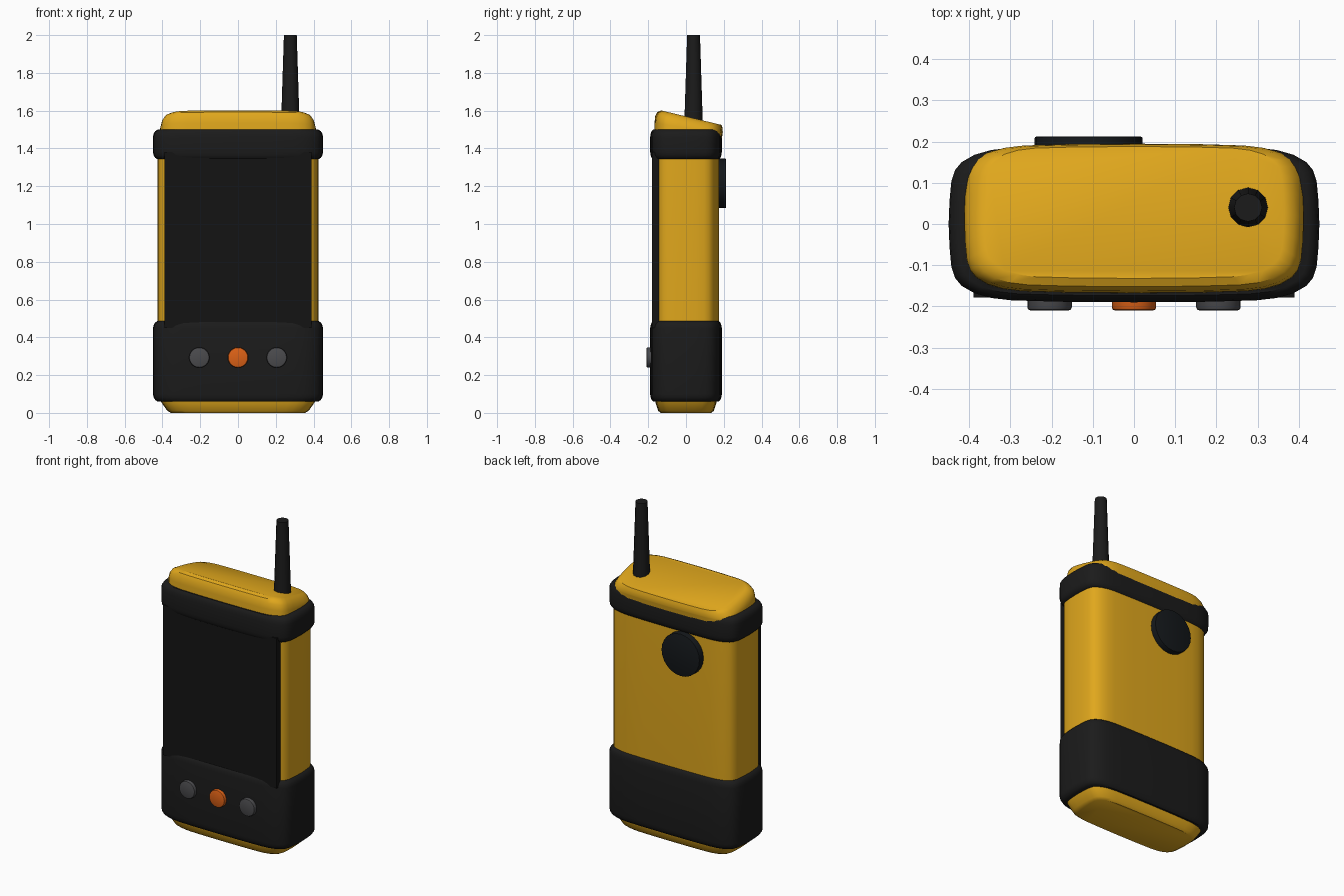
import bpy, bmesh, math
from mathutils import Matrix

if "Cube" in bpy.data.objects:
    bpy.data.objects.remove(bpy.data.objects["Cube"])


def material(name, r, g, b):
    m = bpy.data.materials.new(name)
    m.diffuse_color = (r, g, b, 1)
    m.use_nodes = True
    m.node_tree.nodes["Principled BSDF"].inputs["Base Color"].default_value = m.diffuse_color
    return m


YELLOW = material("yellow", 0.75, 0.39, 0.012)
RUBBER = material("rubber", 0.011, 0.011, 0.011)
GLASS = material("glass", 0.007, 0.007, 0.007)
MESH = material("speaker_black", 0.007, 0.009, 0.011)
GREY = material("grey", 0.07, 0.07, 0.075)
ORANGE = material("orange", 0.72, 0.12, 0.008)

# Quarter of the bulged rounded-rectangle cross-section, unit size
QUARTER = [(1, 0), (0.995, 0.3), (0.985, 0.55), (0.965, 0.69), (0.93, 0.79),
           (0.86, 0.885), (0.77, 0.945), (0.66, 0.975), (0.4, 0.993), (0, 1)]
UNIT = QUARTER + [(-x, y) for x, y in QUARTER[-2::-1]]
UNIT += [(x, -y) for x, y in UNIT[-2:0:-1]]


def finish(name, bm, mat, angle=35):
    bmesh.ops.recalc_face_normals(bm, faces=bm.faces)
    me = bpy.data.meshes.new(name)
    bm.to_mesh(me)
    bm.free()
    me.materials.append(mat)
    ob = bpy.data.objects.new(name, me)
    bpy.context.collection.objects.link(ob)
    bpy.ops.object.select_all(action='DESELECT')
    ob.select_set(True)
    bpy.context.view_layer.objects.active = ob
    bpy.ops.object.shade_smooth_by_angle(angle=math.radians(angle))
    return ob


def loft(name, rings, mat):
    """Rings are (z, half width, front y, back y, slope along y)."""
    bm = bmesh.new()
    loops = []
    for z, w, y0, y1, s in rings:
        mid, half = (y0 + y1) / 2, (y1 - y0) / 2
        loops.append([bm.verts.new((x * w, mid + y * half,
                                    z - s * (mid + y * half + 0.135)))
                      for x, y in UNIT])
    n = len(UNIT)
    for a, b in zip(loops, loops[1:]):
        for i in range(n):
            j = (i + 1) % n
            bm.faces.new((a[i], a[j], b[j], b[i]))
    bm.faces.new(loops[0])
    bm.faces.new(loops[-1])
    return finish(name, bm, mat)


def disc(name, x, z, y0, y1, r, mat, sides, bevel):
    """Round plate facing along y, bevelled at its outer end y1."""
    bm = bmesh.new()
    bmesh.ops.create_cone(bm, cap_ends=True, segments=sides, radius1=r, radius2=r,
                          depth=abs(y1 - y0),
                          matrix=Matrix.Translation((x, (y0 + y1) / 2, z))
                          @ Matrix.Rotation(math.pi / 2, 4, 'X'))
    rim = [e for e in bm.edges if all(abs(v.co.y - y1) < 1e-4 for v in e.verts)]
    bmesh.ops.bevel(bm, geom=rim, offset=bevel, segments=2, profile=0.5, affect='EDGES')
    return finish(name, bm, mat)


# Yellow case: chamfered foot, straight body, sloping top
loft("case_body", [(0, 0.355, -0.135, 0.135, 0), (0.012, 0.375, -0.148, 0.148, 0),
                   (0.05, 0.402, -0.16, 0.16, 0), (0.09, 0.425, -0.172, 0.172, 0),
                   (0.12, 0.427, -0.175, 0.175, 0), (1.43, 0.427, -0.175, 0.175, 0)], YELLOW)
loft("case_top", [(1.42, 0.412, -0.168, 0.185, 0), (1.53, 0.412, -0.167, 0.194, 0.15),
                  (1.565, 0.405, -0.163, 0.195, 0.24), (1.588, 0.39, -0.152, 0.193, 0.24),
                  (1.602, 0.365, -0.132, 0.188, 0.24)], YELLOW)

# Rubber bumpers around bottom and top
for name, z0, z1 in (("lower_bumper", 0.06, 0.487), ("upper_bumper", 1.342, 1.5)):
    side = [(0, 0.425, 0.174), (0.008, 0.438, 0.182), (0.022, 0.447, 0.187), (0.04, 0.45, 0.19)]
    rings = [(z0 + d, w, -h, h, 0) for d, w, h in side]
    rings += [(z1 - d, w, -h, h, 0) for d, w, h in reversed(side)]
    loft(name, rings, RUBBER)

# Flat screen panel
bm = bmesh.new()
bmesh.ops.create_cube(bm, size=1, matrix=Matrix.Translation((0, -0.148, 0.915))
                      @ Matrix.Diagonal((0.78, 0.062, 0.93, 1)))
finish("screen", bm, GLASS)

# Buttons
for name, x, mat in (("left_button", -0.205, GREY), ("middle_button", 0, ORANGE),
                     ("right_button", 0.205, GREY)):
    disc(name, x, 0.293, -0.17, -0.21, 0.054, mat, 24, 0.008)

# Speaker on the back
disc("rear_speaker", -0.11, 1.215, 0.15, 0.212, 0.131, MESH, 24, 0.004)

# Antenna
bm = bmesh.new()
bmesh.ops.create_cone(bm, cap_ends=True, segments=12, radius1=0.05, radius2=0.034,
                      depth=0.5, matrix=Matrix.Translation((0.277, 0.04, 1.75)))
finish("antenna", bm, RUBBER)
